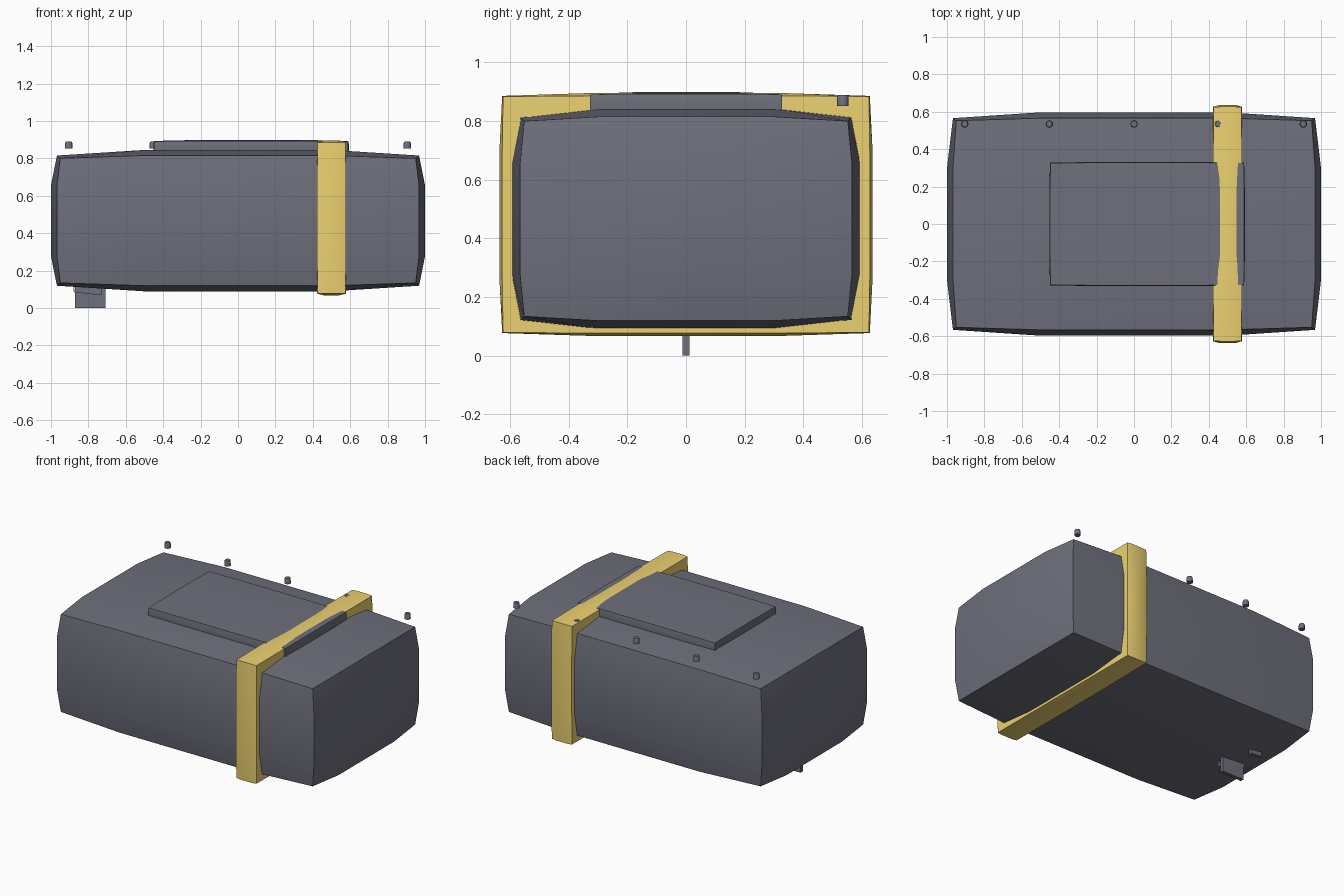
import bpy, bmesh, math
from mathutils import Vector, Matrix

if "Cube" in bpy.data.objects:
    bpy.data.objects.remove(bpy.data.objects["Cube"])


def material(name, color):
    m = bpy.data.materials.new(name)
    m.diffuse_color = (*color, 1)
    m.use_nodes = True
    m.node_tree.nodes["Principled BSDF"].inputs["Base Color"].default_value = m.diffuse_color
    return m


gold = material("gold", (0.84, 0.64, 0.165))
slate = material("slate", (0.155, 0.16, 0.20))


def finish(name, bm, mat=slate, smooth=True):
    bmesh.ops.recalc_face_normals(bm, faces=bm.faces)
    me = bpy.data.meshes.new(name)
    bm.to_mesh(me)
    bm.free()
    ob = bpy.data.objects.new(name, me)
    bpy.context.collection.objects.link(ob)
    me.materials.append(mat)
    if smooth:
        bpy.ops.object.select_all(action='DESELECT')
        ob.select_set(True)
        bpy.context.view_layer.objects.active = ob
        bpy.ops.object.shade_smooth_by_angle(angle=math.radians(30))
    return ob


def bulged_box(name, center, half, edge_inset, corner_inset, mat=slate):
    """Box with a 4x4 grid per side whose edges and corners are drawn inwards."""
    bm = bmesh.new()
    bmesh.ops.create_cube(bm, size=2)
    bmesh.ops.subdivide_edges(bm, edges=bm.edges[:], cuts=3, use_grid_fill=True)
    for v in bm.verts:
        outer = [abs(c) > 0.99 for c in v.co]
        inset = {1: (0, 0, 0), 2: edge_inset, 3: corner_inset}[sum(outer)]
        v.co = Vector([center[i] + v.co[i] * half[i]
                       - (math.copysign(inset[i], v.co[i]) if outer[i] else 0)
                       for i in range(3)])
    return finish(name, bm, mat)


def box(name, center, size, tilt=0, mat=slate):
    bm = bmesh.new()
    m = (Matrix.Translation(center) @ Matrix.Rotation(tilt, 4, 'Y')
         @ Matrix.Diagonal((*size, 1)))
    bmesh.ops.create_cube(bm, size=1, matrix=m)
    return finish(name, bm, mat, smooth=False)


# Main case, strap around it and raised plate on top
bulged_box("body", (0, 0, 0.467), (1, 0.597, 0.378),
           (0.032, 0.031, 0.030), (0.050, 0.045, 0.045))
bulged_box("strap", (0.5, 0, 0.4815), (0.08, 0.637, 0.4145),
           (0.003, 0.01, 0.01), (0.005, 0.013, 0.012), gold)
bulged_box("top_plate", (0.07, 0, 0.85), (0.523, 0.332, 0.049),
           (0.004, 0.004, 0.006), (0.006, 0.006, 0.008))

# Row of small studs along the back of the top
for i, x in enumerate((-0.905, -0.453, 0, 0.45, 0.905)):
    bm = bmesh.new()
    rings = []
    for r, z in ((0.020, 0.852), (0.019, 0.882), (0.016, 0.889)):
        rings.append([bm.verts.new((x + r * math.cos(a), 0.535 + r * math.sin(a), z))
                      for a in (k * math.tau / 16 for k in range(16))])
    for lo, hi in zip(rings, rings[1:]):
        for k in range(16):
            j = (k + 1) % 16
            bm.faces.new((lo[k], lo[j], hi[j], hi[k]))
    bm.faces.new(rings[0])
    bm.faces.new(rings[-1])
    finish(f"stud_{i + 1}", bm)

# Thin fin underneath with small slanted rails beside it
box("bottom_fin", (-0.79, 0, 0.06), (0.165, 0.024, 0.12))
box("fin_pin", (-0.865, 0, 0.105), (0.03, 0.02, 0.035), mat=gold)
box("front_rail", (-0.80, -0.05, 0.093), (0.145, 0.022, 0.034), math.radians(6))
box("back_rail", (-0.83, 0.18, 0.096), (0.085, 0.022, 0.030), math.radians(6))
